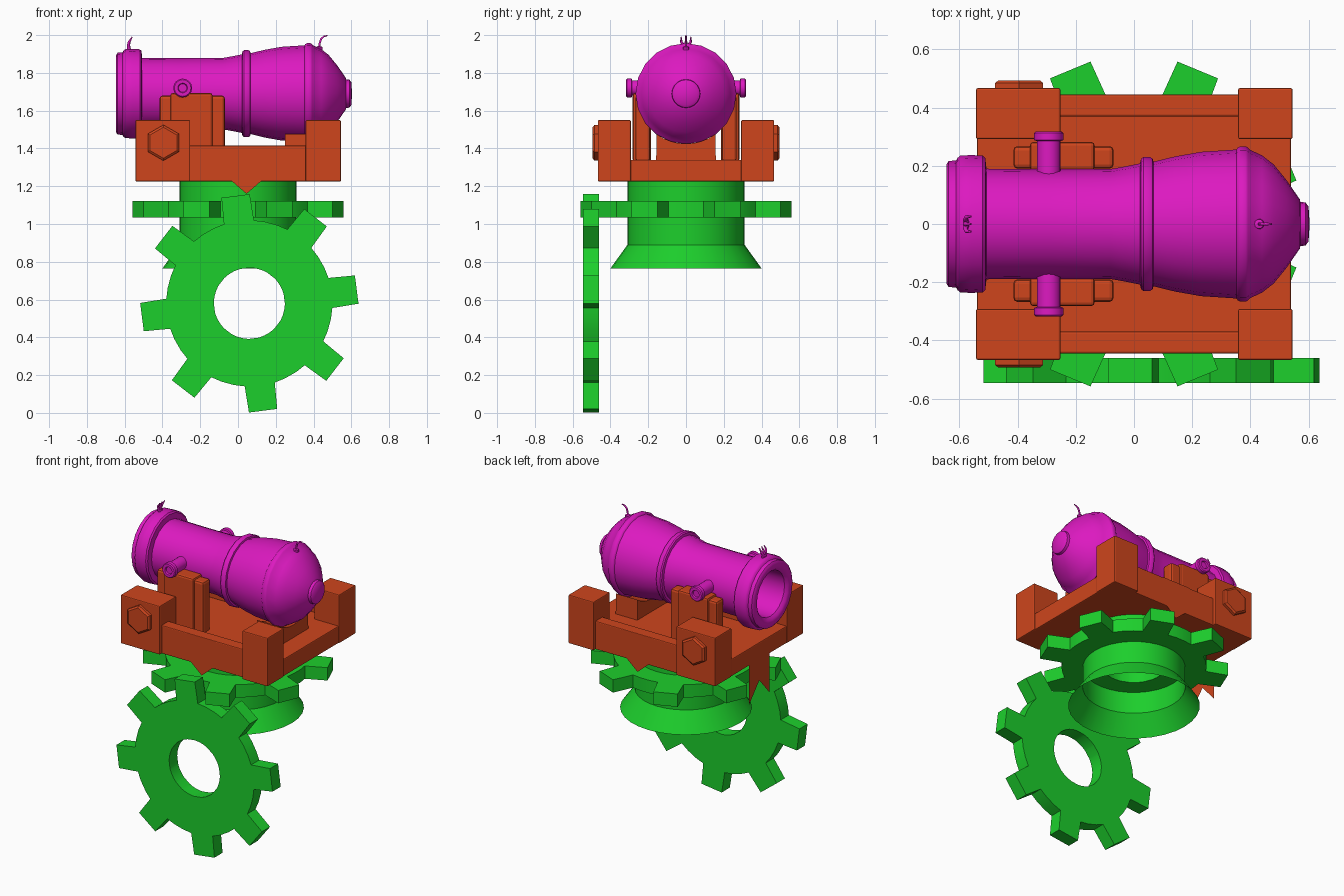
import bpy, bmesh
from math import sin, cos, pi, radians
from mathutils import Matrix, Vector

if "Cube" in bpy.data.objects:
    bpy.data.objects.remove(bpy.data.objects["Cube"])


def material(name, rgb):
    m = bpy.data.materials.new(name)
    m.diffuse_color = (*rgb, 1)
    m.use_nodes = True
    m.node_tree.nodes["Principled BSDF"].inputs["Base Color"].default_value = m.diffuse_color
    return m


RED = material("red_paint", (0.62, 0.06, 0.012))
GREEN = material("green_paint", (0.012, 0.62, 0.025))
PURPLE = material("magenta_paint", (0.72, 0.01, 0.53))

ALONG_X = Matrix.Rotation(pi / 2, 4, 'Y')
OUT_FRONT = Matrix.Rotation(pi / 2, 4, 'X')
OUT_BACK = Matrix.Rotation(-pi / 2, 4, 'X')


def finish(name, bm, mat, matrix=Matrix(), smooth=None, bevel=0, normals=True):
    if normals:
        bmesh.ops.recalc_face_normals(bm, faces=bm.faces)
    bm.transform(matrix)
    me = bpy.data.meshes.new(name)
    bm.to_mesh(me)
    bm.free()
    me.materials.append(mat)
    ob = bpy.data.objects.new(name, me)
    bpy.context.collection.objects.link(ob)
    if bevel:
        mod = ob.modifiers.new("soft_edges", 'BEVEL')
        mod.width, mod.segments = bevel, 2
    if smooth:
        bpy.ops.object.select_all(action='DESELECT')
        ob.select_set(True)
        bpy.context.view_layer.objects.active = ob
        bpy.ops.object.shade_smooth_by_angle(angle=radians(smooth))
    return ob


def box(name, x, y, z, mat=RED, bevel=0.006):
    bm = bmesh.new()
    bmesh.ops.create_cube(bm, size=1)
    for v in bm.verts:
        v.co = Vector([(a + b) / 2 + c * (b - a) for (a, b), c in zip((x, y, z), v.co)])
    return finish(name, bm, mat, bevel=bevel)


def lathe(name, profile, n, mat, matrix=Matrix(), smooth=30, bevel=0):
    """Revolve (height, radius) points round z; radius 0 closes the end."""
    bm = bmesh.new()
    rings = []
    for h, r in profile:
        if r == 0:
            rings.append([bm.verts.new((0, 0, h))] * n)
        else:
            rings.append([bm.verts.new((r * cos(2 * pi * i / n), r * sin(2 * pi * i / n), h))
                          for i in range(n)])
    for a, b in zip(rings, rings[1:]):
        for i in range(n):
            j = (i + 1) % n
            bm.faces.new(list(dict.fromkeys((a[i], a[j], b[j], b[i]))))
    return finish(name, bm, mat, matrix, smooth, bevel)


def gear(name, matrix, phase):
    """Eight-toothed wheel with a round hole, 0.086 thick."""
    bm = bmesh.new()
    tooth = [(-10.5, .44), (-7.5, .578), (7.5, .578), (10.5, .44), (18, .44), (27, .44)]
    loops = []
    for z in (-.043, .043):
        outer, inner = [], []
        for k in range(8):
            for deg, r in tooth:
                a = radians(deg + 45 * k + phase)
                outer.append(bm.verts.new((r * cos(a), r * sin(a), z)))
                inner.append(bm.verts.new((.188 * cos(a), .188 * sin(a), z)))
        loops.append((outer, inner))
    (o0, i0), (o1, i1) = loops
    for p, q in ((o0, o1), (i0, i1), (o0, i0), (o1, i1)):
        for i in range(len(p)):
            j = (i + 1) % len(p)
            bm.faces.new((p[i], p[j], q[j], q[i]))
    return finish(name, bm, GREEN, matrix, smooth=14)


def sheet(name, points):
    bm = bmesh.new()
    bm.faces.new([bm.verts.new(p) for p in points])
    return finish(name, bm, RED, normals=False)


def wire(name, points, radii):
    """Thin tapering curved strand."""
    cu = bpy.data.curves.new(name, 'CURVE')
    cu.dimensions = '3D'
    cu.bevel_depth, cu.bevel_resolution, cu.use_fill_caps = 1, 1, True
    sp = cu.splines.new('POLY')
    sp.points.add(len(points) - 1)
    for p, co, r in zip(sp.points, points, radii):
        p.co, p.radius = (*co, 1), r
    cu.materials.append(PURPLE)
    ob = bpy.data.objects.new(name, cu)
    bpy.context.collection.objects.link(ob)


# Gears and the open flared turntable column
gear("upright_gear", Matrix.Translation((.06, -.503, .58)) @ OUT_FRONT, 7.3)
gear("turntable_gear", Matrix.Translation((0, 0, 1.078)), 22.5)
lathe("turntable_column", [(.765, .40), (.89, .31), (1.23, .31)], 32, GREEN)

# Carriage slab
box("carriage_slab", (-.54, .54), (-.445, .445), (1.225, 1.34))

# Parts repeated on both sides
for side, s in (("front", -1), ("back", 1)):
    def span(a, b):
        return tuple(sorted((s * a, s * b)))
    box(side + "_muzzle_corner", (-.543, -.253), span(.292, .467), (1.225, 1.55))
    box(side + "_breech_corner", (.358, .545), span(.292, .467), (1.225, 1.55))
    box(side + "_rail", (-.26, .365), span(.37, .445), (1.226, 1.415))
    # trunnion support with a thicker middle band
    box(side + "_support_ends", (-.415, -.07), span(.19, .268), (1.33, 1.68), bevel=.015)
    box(side + "_support_middle", (-.358, -.135), span(.185, .282), (1.33, 1.693), bevel=.012)
    # hexagonal bolt
    out = OUT_BACK if s > 0 else OUT_FRONT
    lathe(side + "_hex_bolt", [(.45, 0), (.45, .095), (.485, .095), (.494, .082), (.494, 0)],
          6, RED, Matrix.Translation((-.395, 0, 1.43)) @ out @ Matrix.Rotation(pi / 2, 4, 'Z'), 20)
    # trunnion pin with dished cap
    lathe(side + "_trunnion", [(.14, 0), (.14, .041), (.285, .041), (.288, .05), (.312, .05),
                               (.318, .044), (.318, .026), (.308, .022), (.308, 0)],
          16, PURPLE, Matrix.Translation((-.293, 0, 1.72)) @ out)
    # pointed pennant on the rail
    y = s * .4485
    sheet(side + "_pennant", [(-.062, y, 1.413), (-.062, y, 1.252), (.045, y, 1.16),
                              (.152, y, 1.252), (.152, y, 1.413)][::-s])

# Swallow-tailed pennant at the muzzle end
sheet("muzzle_pennant", [(-.543, y, z) for y, z in
                         ((.11, 1.335), (.11, .965), (0, 1.09), (-.11, .965), (-.11, 1.335))])

# Curved saddle under the breech
bm = bmesh.new()
arc = [(.265 * sin(radians(a)), 1.69 - .265 * cos(radians(a))) for a in range(-36, 37, 9)]
outline = [(-.158, 1.33)] + arc + [(.158, 1.33)]
face = bm.faces.new([bm.verts.new((.25, y, z)) for y, z in outline])
ext = bmesh.ops.extrude_face_region(bm, geom=[face])
bmesh.ops.translate(bm, vec=(.16, 0, 0),
                    verts=[g for g in ext["geom"] if isinstance(g, bmesh.types.BMVert)])
finish("breech_saddle", bm, RED, smooth=25)

# Cannon barrel from bore to breech knob
barrel = [(-.25, 0), (-.25, .145), (-.625, .15), (-.64, .165), (-.645, .18), (-.645, .205),
          (-.637, .217), (-.612, .218), (-.606, .228), (-.597, .235), (-.56, .237),
          (-.52, .235), (-.511, .226), (-.507, .19), (-.3, .188), (-.08, .189), (-.03, .198),
          (.02, .208), (.024, .224), (.032, .23), (.055, .23), (.064, .225), (.067, .214),
          (.14, .232), (.23, .248), (.352, .256), (.357, .263), (.365, .267), (.384, .267),
          (.392, .263), (.397, .256), (.44, .236), (.48, .205), (.525, .15), (.57, .085),
          (.572, .076), (.59, .074), (.6, .06), (.604, 0)]
lathe("cannon_barrel", barrel, 20, PURPLE, Matrix.Translation((0, 0, 1.69)) @ ALONG_X, 35)

# Fuse at the breech
lathe("fuse_socket", [(0, .018), (.016, .016), (.022, 0)], 10, PURPLE,
      Matrix.Translation((.43, 0, 1.922)))
wire("fuse", [(.43, 0, 1.93), (.432, 0, 1.955), (.44, 0, 1.98), (.455, 0, 1.993), (.474, 0, 1.998)],
     [.006, .006, .006, .005, .003])

# Three-pronged sight at the muzzle
for i, dy in enumerate((-1, 0, 1)):
    wire("sight_prong_%d" % (i + 1),
         [(-.575, dy * .008, 1.915), (-.58, dy * .012, 1.945), (-.576, dy * .025, 1.965),
          (-.56, dy * .026, 1.99)], [.01, .009, .007, .003])
